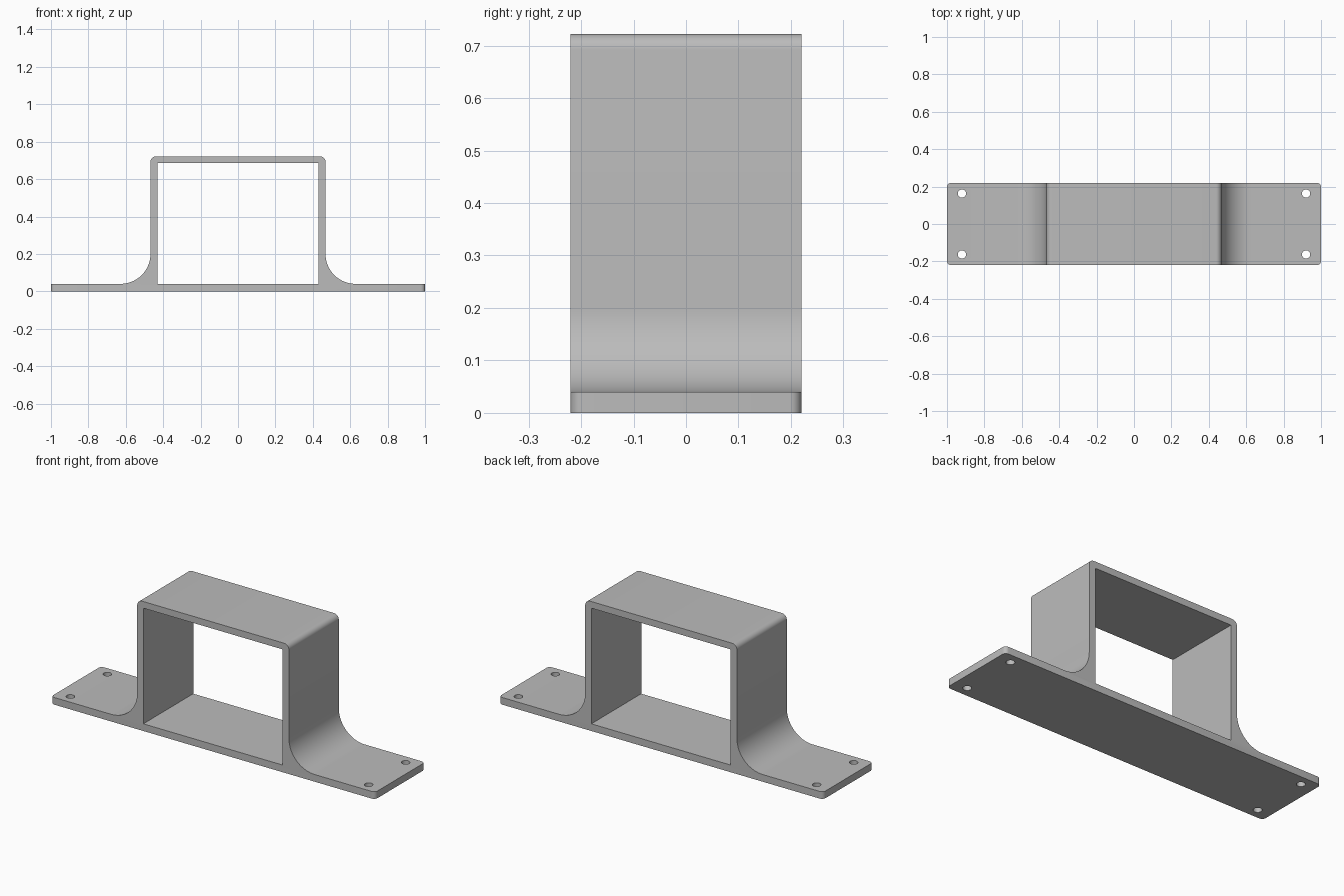
import bpy, bmesh
from math import sin, cos, pi, radians

cube = bpy.data.objects.get("Cube")
if cube:
    bpy.data.objects.remove(cube, do_unlink=True)

DEPTH = 0.22          # half depth
PLATE = 0.04          # base plate thickness
WALL, TOP = 0.468, 0.722
FILLET, ROUND = 0.16, 0.03

metal = bpy.data.materials.new("Grey metal")
metal.use_nodes = True
grey = (0.5, 0.5, 0.5, 1)
metal.diffuse_color = grey
metal.node_tree.nodes["Principled BSDF"].inputs["Base Color"].default_value = grey


def arc(cx, cz, r, a0, a1, n):
    angles = [radians(a0 + (a1 - a0) * i / n) for i in range(n + 1)]
    return [(cx + r * cos(a), cz + r * sin(a)) for a in angles]


def make_object(name, bm):
    bmesh.ops.recalc_face_normals(bm, faces=bm.faces)
    mesh = bpy.data.meshes.new(name)
    bm.to_mesh(mesh)
    bm.free()
    mesh.materials.append(metal)
    obj = bpy.data.objects.new(name, mesh)
    bpy.context.collection.objects.link(obj)
    return obj


def extrude_profile(points, half):
    bm = bmesh.new()
    face = bm.faces.new([bm.verts.new((x, -half, z)) for x, z in points])
    geom = bmesh.ops.extrude_face_region(bm, geom=[face])["geom"]
    verts = [g for g in geom if isinstance(g, bmesh.types.BMVert)]
    bmesh.ops.translate(bm, verts=verts, vec=(0, 2 * half, 0))
    return bm


# Bracket body: flat feet, filleted walls and a rounded top
side = [(1, 0), (1, PLATE)]
side += arc(WALL + FILLET, PLATE + FILLET, FILLET, 270, 180, 20)
side += arc(WALL - ROUND, TOP - ROUND, ROUND, 0, 90, 8)
bm = extrude_profile(side + [(-x, z) for x, z in reversed(side)], DEPTH)

# Round the four vertical corners of the feet
corners = [e for e in bm.edges if all(abs(v.co.x) > 0.99 for v in e.verts)
           and abs(e.verts[0].co.z - e.verts[1].co.z) > 0.01]
bmesh.ops.bevel(bm, geom=corners, offset=0.022, segments=6, profile=0.5,
                affect='EDGES')
bracket = make_object("bracket", bm)

# Cutters: rectangular opening and four screw holes
opening = [(-0.43, PLATE), (0.43, PLATE), (0.43, 0.685), (-0.43, 0.685)]
cutters = [make_object("opening_cutter", extrude_profile(opening, 0.4))]
for sx in (-1, 1):
    for sy in (-1, 1):
        bm = bmesh.new()
        bmesh.ops.create_cone(bm, cap_ends=True, segments=32, radius1=0.022,
                              radius2=0.022, depth=0.3)
        bmesh.ops.translate(bm, verts=bm.verts, vec=(sx * 0.92, sy * 0.163, 0))
        cutters.append(make_object("screw_hole_cutter", bm))

for cutter in cutters:
    cutter.hide_render = True
    mod = bracket.modifiers.new(cutter.name, 'BOOLEAN')
    mod.operation, mod.solver, mod.object = 'DIFFERENCE', 'EXACT', cutter

# Bake the cuts, then drop the cutters
graph = bpy.context.evaluated_depsgraph_get()
cut_mesh = bpy.data.meshes.new_from_object(bracket.evaluated_get(graph))
bracket.modifiers.clear()
bracket.data = cut_mesh
for cutter in cutters:
    bpy.data.objects.remove(cutter, do_unlink=True)

# Smooth the curved surfaces, keep the edges crisp
bpy.ops.object.select_all(action='DESELECT')
bracket.select_set(True)
bpy.context.view_layer.objects.active = bracket
bpy.ops.object.shade_smooth_by_angle(angle=radians(30))
